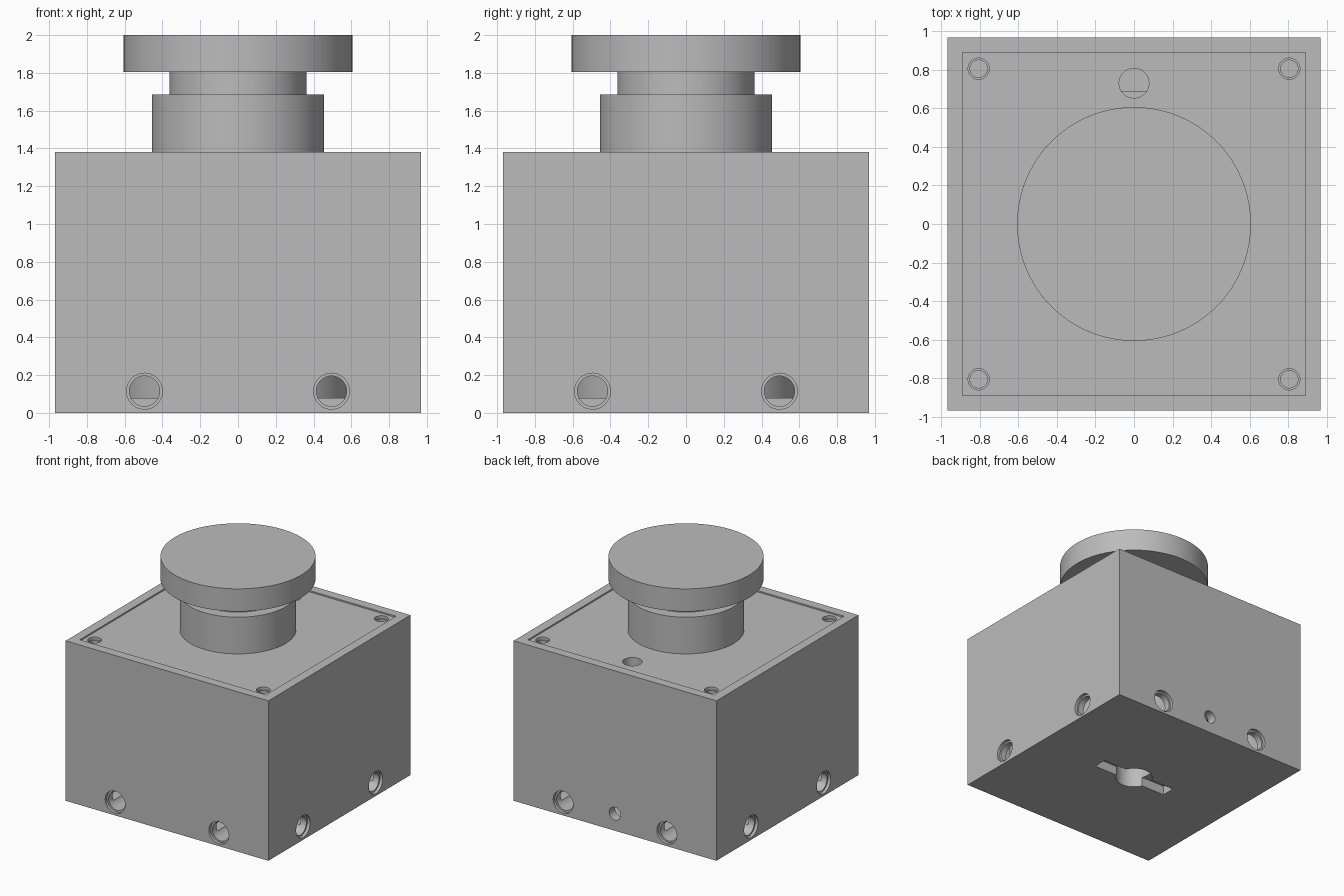
import bpy, bmesh, math
from mathutils import Matrix, Vector

if "Cube" in bpy.data.objects:
    bpy.data.objects.remove(bpy.data.objects["Cube"])

HALF, TOP, WALL = 0.968, 1.38, 0.08
LID_TOP = TOP - 0.012
INNER = HALF - WALL

grey = bpy.data.materials.new("light grey")
grey.use_nodes = True
grey.diffuse_color = (0.5, 0.5, 0.5, 1)
grey.node_tree.nodes["Principled BSDF"].inputs["Base Color"].default_value = (0.5, 0.5, 0.5, 1)


def add_object(name, bm):
    bmesh.ops.recalc_face_normals(bm, faces=bm.faces)
    mesh = bpy.data.meshes.new(name)
    bm.to_mesh(mesh)
    bm.free()
    mesh.materials.append(grey)
    obj = bpy.data.objects.new(name, mesh)
    bpy.context.collection.objects.link(obj)
    return obj


def box(name, low, high):
    low, high = Vector(low), Vector(high)
    bm = bmesh.new()
    bmesh.ops.create_cube(bm, size=1)
    bmesh.ops.scale(bm, vec=high - low, verts=bm.verts)
    bmesh.ops.translate(bm, vec=(low + high) / 2, verts=bm.verts)
    return add_object(name, bm)


def turned(name, profile, segments=96, matrix=Matrix()):
    """Solid of revolution from (radius, height) points, capped at both ends."""
    bm = bmesh.new()
    rings = []
    for r, z in profile:
        angles = [math.tau * i / segments for i in range(segments)]
        rings.append([bm.verts.new((r * math.cos(a), r * math.sin(a), z)) for a in angles])
    for a, b in zip(rings, rings[1:]):
        for i in range(segments):
            j = (i + 1) % segments
            bm.faces.new((a[i], a[j], b[j], b[i]))
    bm.faces.new(rings[0][::-1])
    bm.faces.new(rings[-1])
    bm.transform(matrix)
    return add_object(name, bm)


def cut(target, cutters):
    for cutter in cutters:
        mod = target.modifiers.new("cut", "BOOLEAN")
        mod.operation, mod.solver, mod.object = "DIFFERENCE", "EXACT", cutter
        bpy.context.view_layer.update()
        graph = bpy.context.evaluated_depsgraph_get()
        mesh = bpy.data.meshes.new_from_object(target.evaluated_get(graph))
        target.modifiers.clear()
        target.data = mesh
        bpy.data.objects.remove(cutter)


def bore(radius, rim, depth, matrix):
    """Counterbored hole cutter, going down from its local origin."""
    profile = [(radius, -depth), (radius, -0.025), (rim, -0.025), (rim, 0.05)]
    return turned("hole_cutter", profile, 48, matrix)


# Housing: open box with side holes and a keyed opening in the floor
housing = box("housing", (-HALF, -HALF, 0), (HALF, HALF, TOP))
cutters = [box("cavity_cutter", (-INNER, -INNER, WALL), (INNER, INNER, TOP + 0.2))]


def side_matrix(side, offset, z):
    turn = Matrix.Rotation(side * math.pi / 2, 4, "Z")
    place = Matrix.Translation((offset, -HALF, z))
    return turn @ place @ Matrix.Rotation(math.pi / 2, 4, "X")


for side in range(4):
    for offset in (-0.495, 0.495):
        cutters.append(bore(0.08, 0.095, 0.2, side_matrix(side, offset, 0.115)))
cutters.append(bore(0.055, 0.055, 0.2, side_matrix(2, 0, 0.147)))
cutters.append(box("slot_cutter", (-0.365, -0.06, -0.1), (0.365, 0.06, 0.2)))
cutters.append(turned("key_cutter", [(0.15, -0.1), (0.15, 0.2)], 64))
cut(housing, cutters)

# Lid: sits just below the rim, with corner screw holes and a cable hole
lid = box("lid", (-INNER, -INNER, LID_TOP - 0.08), (INNER, INNER, LID_TOP))
corners = [(x, y) for x in (-0.805, 0.805) for y in (-0.805, 0.805)]
holes = [bore(0.045, 0.055, 0.2, Matrix.Translation((x, y, LID_TOP))) for x, y in corners]
holes.append(bore(0.077, 0.077, 0.2, Matrix.Translation((0, 0.73, LID_TOP))))
cut(lid, holes)

# Corner posts below the lid screws
for i, (x, y) in enumerate(corners):
    box(f"corner_post_{i + 1}", (x - 0.08, y - 0.08, WALL), (x + 0.08, y + 0.08, LID_TOP - 0.14))

# Inner body with a retaining plate and a bored underside
inner_body = turned("inner_body", [(0.605, WALL), (0.605, 1.1)])
cut(inner_body, [turned("bore_cutter", [(0.15, 0), (0.15, 0.25)], 64)])
box("retaining_plate", (-0.69, -0.69, 1.1), (0.69, 0.69, 1.18))

# Push button: collar, neck and wide cap
button = turned("push_button", [
    (0.455, LID_TOP - 0.1), (0.455, 1.685), (0.363, 1.685),
    (0.363, 1.805), (0.606, 1.805), (0.606, 2.0)], 128)

# Smooth round walls while keeping edges sharp
bpy.ops.object.select_all(action="DESELECT")
for obj in (housing, lid, inner_body, button):
    obj.select_set(True)
bpy.context.view_layer.objects.active = button
bpy.ops.object.shade_smooth_by_angle(angle=math.radians(30))
